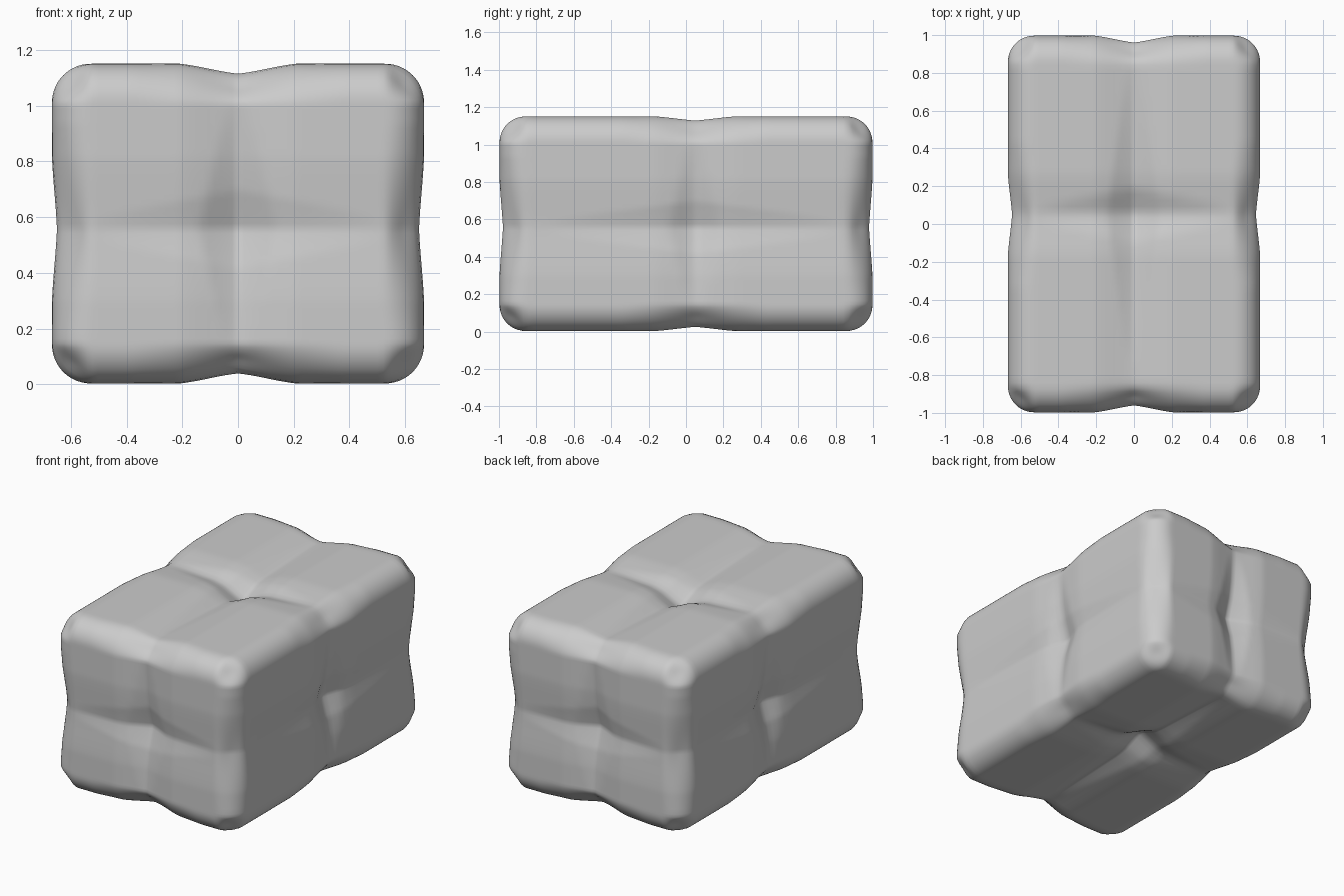
import bpy
import bmesh
from mathutils import Vector

cube = bpy.data.objects.get("Cube")
if cube:
    bpy.data.objects.remove(cube, do_unlink=True)

# One plain grey cloth
cloth = bpy.data.materials.new("grey_cloth")
cloth.use_nodes = True
grey = (0.6, 0.6, 0.6, 1)
cloth.diffuse_color = grey
cloth.node_tree.nodes["Principled BSDF"].inputs["Base Color"].default_value = grey

HALF = Vector((0.668, 0.997, 0.574))    # half sizes of the bundle
RADIUS = 0.14                           # rounding of its edges
CENTRE = Vector((0, 0.05, -0.02))       # where the three tied bands run
DEPTH = Vector((0.036, 0.022, 0.018))   # pinch of each band on the faces
WIDTH = Vector((0.21, 0.22, 0.26))
CLEFT = Vector((0.035, 0.035, 0.02))    # extra dent toward the face centres


def fade(t):
    t = max(0.0, min(1.0, t))
    return t * t * (3 - 2 * t)


def pinch(p, n):
    """Depth the bands press into the surface at p with normal n."""
    steep = sorted(abs(c) for c in n)
    edge = 2 * steep[1] * steep[2]
    corner = steep[0] * steep[1] * steep[2]
    total = 0.14 * corner
    for axis in range(3):
        across = 1 - n[axis] ** 2
        t = abs(p[axis] - CENTRE[axis])
        groove = 0.6 * max(0, 1 - t / WIDTH[axis]) + 0.4 * fade(1 - t / WIDTH[axis])
        total += DEPTH[axis] * across * groove
        # wedge-shaped dent that widens and deepens toward the face centre
        others = [a for a in range(3) if a != axis]
        along = min(others, key=lambda a: abs(n[a]))
        middle = max(0, 1 - abs(p[along] - CENTRE[along]) / (HALF[along] * 0.8))
        total += CLEFT[axis] * across * middle * max(0, 1 - t / (0.04 + 0.1 * middle))
        # the bundle edges are squeezed in a long shallow V
        total += 0.028 * edge * across * max(0, 1 - t / 0.38)
    return total


# Pillowy bundle: rounded box with crossing pinched grooves
bm = bmesh.new()
bmesh.ops.create_cube(bm, size=2)
bmesh.ops.subdivide_edges(bm, edges=bm.edges[:], cuts=63, use_grid_fill=True)
for v in bm.verts:
    p = Vector([v.co[a] * HALF[a] for a in range(3)])
    core = Vector([max(RADIUS - HALF[a], min(HALF[a] - RADIUS, p[a])) for a in range(3)])
    n = (p - core).normalized()
    p = core + n * RADIUS
    v.co = p - n * pinch(p, n) + Vector((0, 0, 0.577))
bmesh.ops.recalc_face_normals(bm, faces=bm.faces[:])
for f in bm.faces:
    f.smooth = True

mesh = bpy.data.meshes.new("tied_bundle")
bm.to_mesh(mesh)
bm.free()
mesh.materials.append(cloth)
bundle = bpy.data.objects.new("tied_bundle", mesh)
bpy.context.collection.objects.link(bundle)
